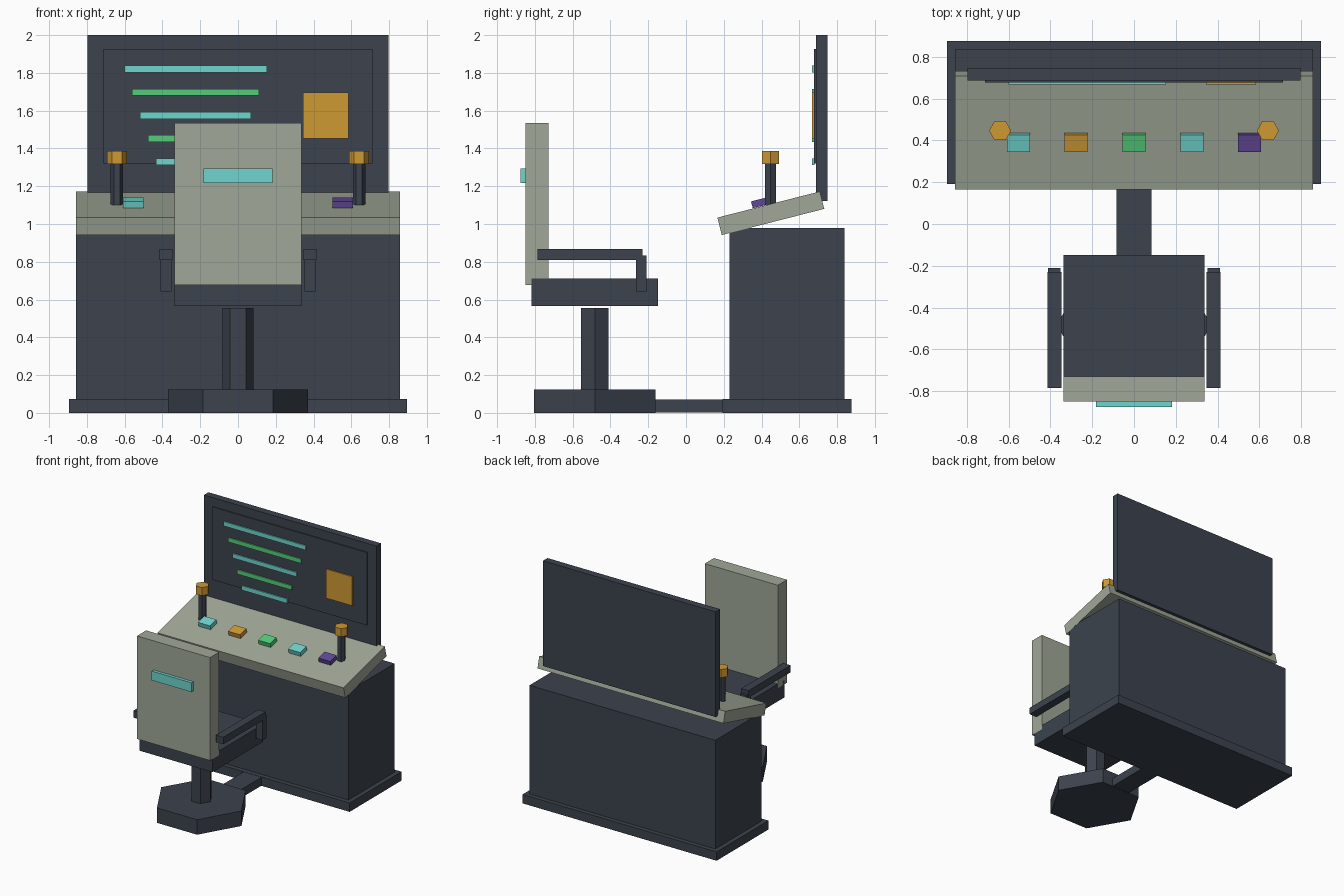
import bpy, bmesh, math
from mathutils import Matrix

if "Cube" in bpy.data.objects:
    bpy.data.objects.remove(bpy.data.objects["Cube"])


def material(name, rgb):
    m = bpy.data.materials.new(name)
    m.diffuse_color = (*rgb, 1)
    m.use_nodes = True
    m.node_tree.nodes["Principled BSDF"].inputs["Base Color"].default_value = m.diffuse_color
    return m


DARK = material("dark slate", (0.045, 0.055, 0.075))
SAGE = material("sage grey", (0.35, 0.39, 0.31))
TEAL = material("teal", (0.16, 0.66, 0.61))
GREEN = material("green", (0.09, 0.60, 0.19))
ORANGE = material("orange", (0.62, 0.32, 0.034))
PURPLE = material("purple", (0.122, 0.065, 0.305))


def finish(name, bm, mat, loc, tilt=0):
    me = bpy.data.meshes.new(name)
    bm.to_mesh(me)
    bm.free()
    me.materials.append(mat)
    ob = bpy.data.objects.new(name, me)
    ob.location = loc
    ob.rotation_euler.x = tilt
    bpy.context.collection.objects.link(ob)
    return ob


def block(name, mat, center, size, tilt=0):
    bm = bmesh.new()
    bmesh.ops.create_cube(bm, size=1, matrix=Matrix.Diagonal((*size, 1)))
    return finish(name, bm, mat, center, tilt)


def box(name, mat, x, y, z):
    """Box from (min, max) ranges."""
    r = (x, y, z)
    return block(name, mat, [(a + b) / 2 for a, b in r], [b - a for a, b in r])


def hexagon(name, mat, x, y, z, radius):
    """Six-sided prism with corners pointing along x."""
    bm = bmesh.new()
    bmesh.ops.create_cone(bm, cap_ends=True, segments=6, radius1=radius,
                          radius2=radius, depth=z[1] - z[0],
                          matrix=Matrix.Rotation(math.pi / 6, 4, 'Z'))
    if max(v.co.x for v in bm.verts) < radius * 0.99:
        bmesh.ops.rotate(bm, verts=bm.verts, matrix=Matrix.Rotation(math.pi / 6, 3, 'Z'))
    return finish(name, bm, mat, (x, y, (z[0] + z[1]) / 2))


# Desk body
box("plinth", DARK, (-0.895, 0.895), (0.192, 0.875), (0, 0.074))
box("cabinet", DARK, (-0.857, 0.857), (0.23, 0.838), (0.074, 0.98))

# Sloped control panel with a row of buttons
TILT = 0.25
PANEL_Y, PANEL_Z, PANEL_T = 0.449, 1.057, 0.095
block("control_panel", SAGE, (0, PANEL_Y, PANEL_Z), (1.715, 0.56, PANEL_T), TILT)
for i, mat in enumerate((TEAL, ORANGE, GREEN, TEAL, PURPLE)):
    block(f"button_{i + 1}", mat, ((i - 2) * 0.277, 0.39, 1.112), (0.11, 0.085, 0.037), TILT)

# Levers with knobs
for side, s in (("left", -1), ("right", 1)):
    hexagon(f"lever_{side}", DARK, s * 0.641, 0.447, (1.10, 1.32), 0.033)
    hexagon(f"lever_knob_{side}", ORANGE, s * 0.641, 0.447, (1.318, 1.386), 0.053)

# Display with readout bars
box("display_housing", DARK, (-0.796, 0.796), (0.688, 0.748), (1.123, 2.0))
box("display_screen", DARK, (-0.713, 0.713), (0.678, 0.69), (1.32, 1.927))
for i in range(5):
    half = (0.756 - i * 0.084) / 2
    z = 1.82 - i * 0.1225
    box(f"readout_bar_{i + 1}", GREEN if i % 2 else TEAL,
        (-0.224 - half, -0.224 + half), (0.668, 0.68), (z - 0.018, z + 0.018))
box("readout_square", ORANGE, (0.345, 0.585), (0.668, 0.68), (1.453, 1.695))

# Chair pedestal and the strut joining it to the desk
CHAIR_Y = -0.483
hexagon("chair_base", DARK, 0, CHAIR_Y, (0, 0.125), 0.37)
hexagon("chair_column", DARK, 0, CHAIR_Y, (0.12, 0.556), 0.083)
box("floor_strut", DARK, (-0.083, 0.083), (-0.3, 0.21), (0.002, 0.072))

# Seat, backrest and armrests
box("seat", DARK, (-0.337, 0.337), (-0.818, -0.149), (0.567, 0.712))
box("backrest", SAGE, (-0.337, 0.337), (-0.849, -0.729), (0.676, 1.535))
box("backrest_stripe", TEAL, (-0.183, 0.183), (-0.875, -0.847), (1.216, 1.293))
for side, s in (("left", -1), ("right", 1)):
    block(f"armrest_{side}", DARK, (s * 0.381, -0.508, 0.838), (0.068, 0.555, 0.058))
    block(f"armrest_post_{side}", DARK, (s * 0.381, -0.238, 0.738), (0.06, 0.056, 0.192))
